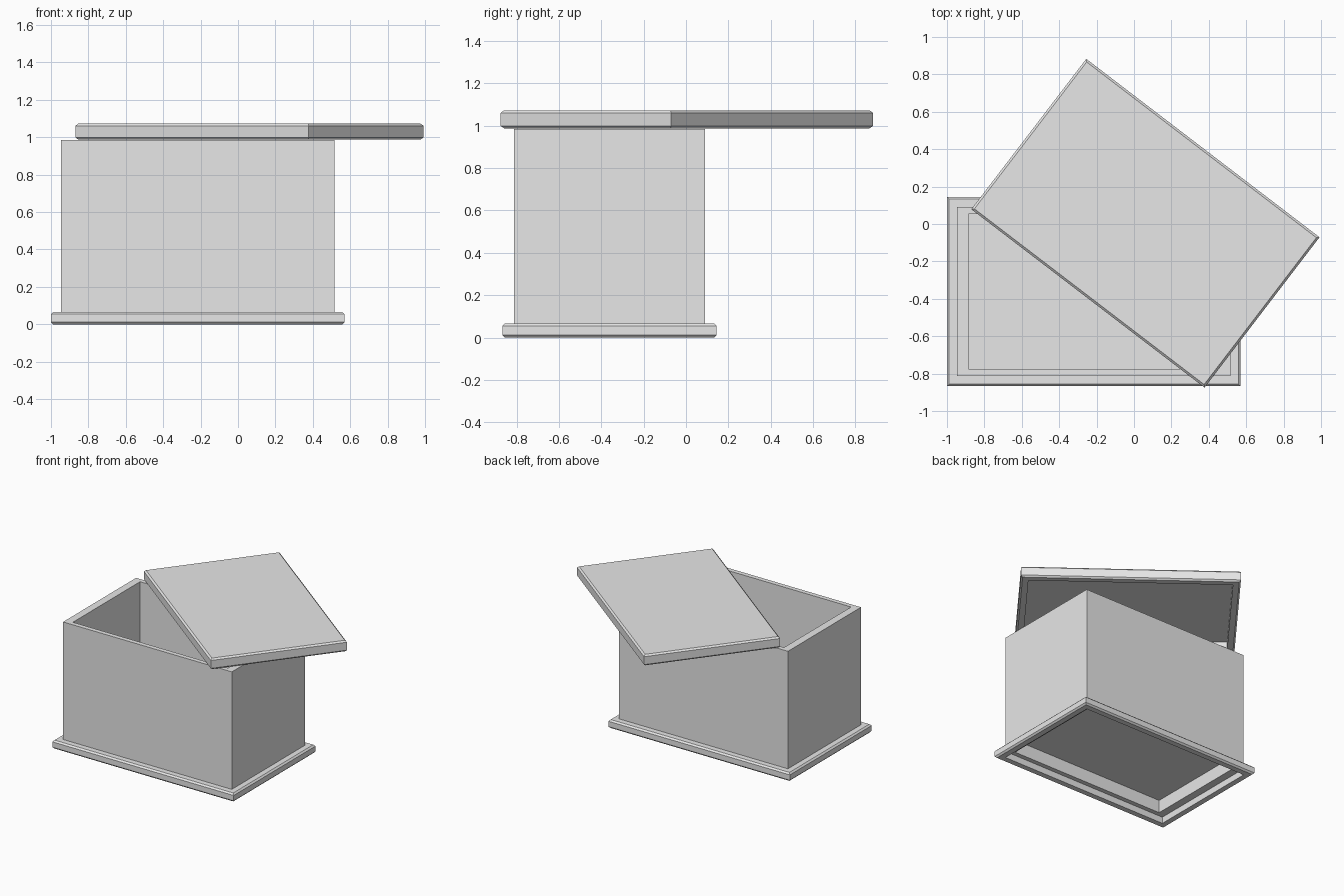
import bpy, bmesh, math

cube = bpy.data.objects.get("Cube")
if cube:
    bpy.data.objects.remove(cube)

# Single plain stone colour
stone = bpy.data.materials.new("pale_grey_stone")
stone.use_nodes = True
grey = (0.8, 0.8, 0.8, 1)
stone.diffuse_color = grey
stone.node_tree.nodes["Principled BSDF"].inputs["Base Color"].default_value = grey


def nested_rectangles(name, length, width, profile, location, turn=0, closed=False):
    """Skin a run of rectangles, each given as (inset x, inset y, height)."""
    bm = bmesh.new()
    rings = []
    for inset_x, inset_y, z in profile:
        x, y = length / 2 - inset_x, width / 2 - inset_y
        rings.append([bm.verts.new((sx * x, sy * y, z))
                      for sx, sy in ((-1, -1), (1, -1), (1, 1), (-1, 1))])
    pairs = list(zip(rings, rings[1:]))
    if closed:
        pairs.append((rings[-1], rings[0]))
    else:
        bm.faces.new(rings[0])
        bm.faces.new(rings[-1])
    for a, b in pairs:
        for i in range(4):
            j = (i + 1) % 4
            bm.faces.new((a[i], a[j], b[j], b[i]))
    bmesh.ops.recalc_face_normals(bm, faces=bm.faces)
    mesh = bpy.data.meshes.new(name)
    bm.to_mesh(mesh)
    bm.free()
    mesh.materials.append(stone)
    obj = bpy.data.objects.new(name, mesh)
    obj.location = location
    obj.rotation_euler.z = turn
    bpy.context.collection.objects.link(obj)
    return obj


LENGTH, WIDTH = 1.57, 1.012      # outer size of plinth and lid
LIP, CUT = 0.055, 0.012          # overhang past the box, edge chamfer
SIDE, FRONT = 0.06, 0.036        # wall thickness at the ends and long sides
centre = (-0.215, -0.361, 0)


def chamfered_edge(height):
    """Outer edge of a slab from its top down to its underside lip."""
    return [(CUT, CUT, height), (0, 0, height - CUT),
            (0, 0, CUT), (CUT, CUT, 0), (LIP, LIP, 0)]


# Plinth: chamfered frame around the foot of the box
nested_rectangles("plinth_frame", LENGTH, WIDTH,
                  chamfered_edge(0.066) + [(LIP, LIP, 0.066)], centre, closed=True)

# Box: open top, raised floor, hollow foot
nested_rectangles("box", LENGTH - 2 * LIP, WIDTH - 2 * LIP,
                  [(SIDE, FRONT, 0.15), (SIDE, FRONT, 0.05), (0, 0, 0.05),
                   (0, 0, 0.985), (SIDE, FRONT, 0.985), (SIDE, FRONT, 0.19)], centre)

# Lid: turned aside, recessed underneath to fit over the box
nested_rectangles("lid", LENGTH, WIDTH,
                  chamfered_edge(0.086) + [(LIP, LIP, 0.05)],
                  (0.061, 0.004, 0.987), turn=math.radians(-37.4))
